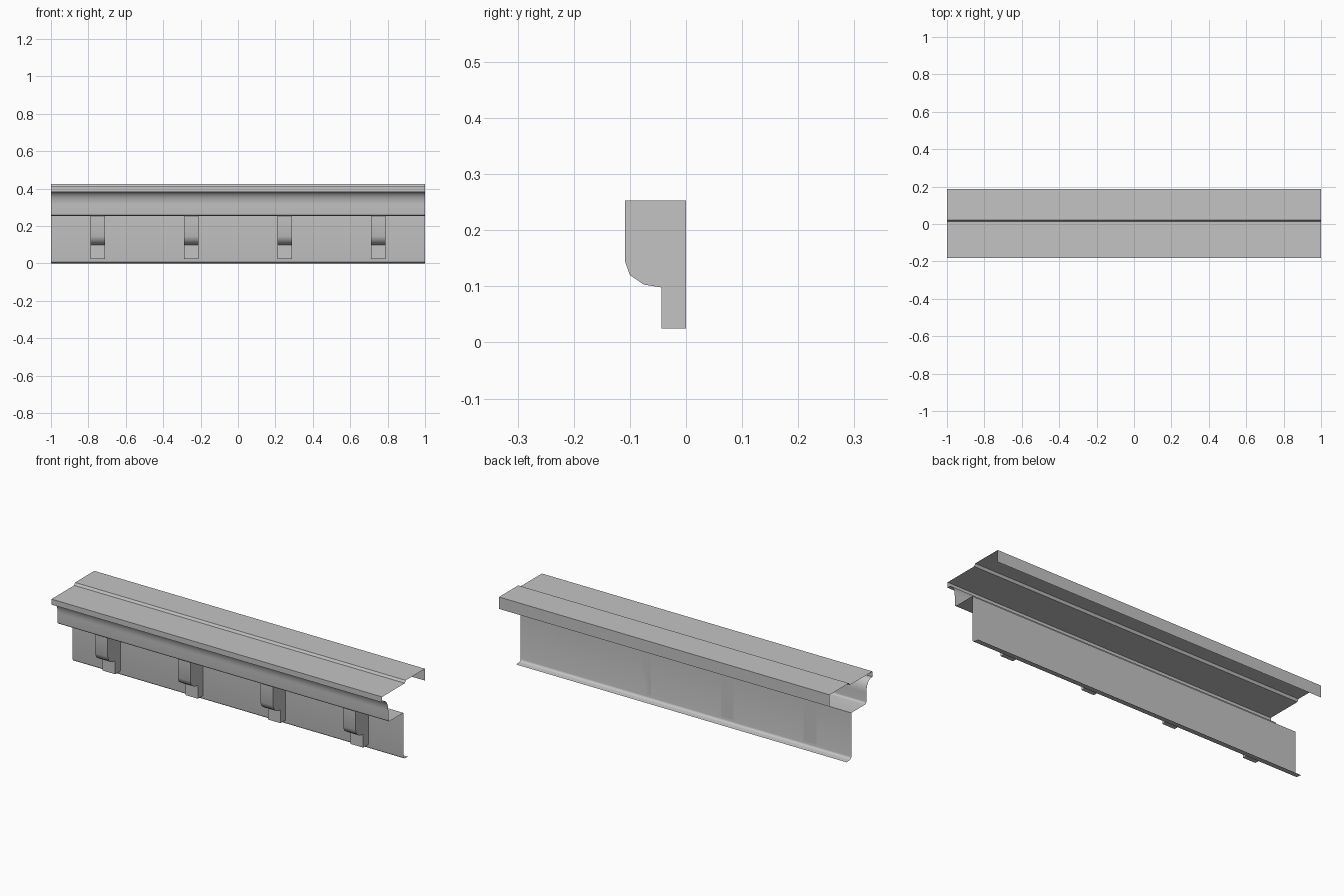
import bpy
import bmesh
from math import sin, cos, pi, radians

cube = bpy.data.objects.get("Cube")
if cube:
    bpy.data.objects.remove(cube, do_unlink=True)

# Single plain grey finish
grey = bpy.data.materials.new("plain grey")
grey.use_nodes = True
colour = (0.55, 0.55, 0.55, 1)
grey.diffuse_color = colour
grey.node_tree.nodes["Principled BSDF"].inputs["Base Color"].default_value = colour


def arc(cy, cz, ry, rz, start, end, steps=8):
    """Points on an elliptical arc in the y-z plane."""
    angles = [radians(start + (end - start) * i / steps) for i in range(steps + 1)]
    return [(cy + ry * cos(a), cz + rz * sin(a)) for a in angles]


def extrude_profile(name, profile, x0, x1, closed=False):
    """Sweep a y-z profile along x, as an open sheet or a capped solid."""
    bm = bmesh.new()
    left = [bm.verts.new((x0, y, z)) for y, z in profile]
    right = [bm.verts.new((x1, y, z)) for y, z in profile]
    n = len(profile)
    for i in range(n if closed else n - 1):
        j = (i + 1) % n
        bm.faces.new((left[i], right[i], right[j], left[j]))
    if closed:
        bm.faces.new(left)
        bm.faces.new(right)
        bmesh.ops.recalc_face_normals(bm, faces=bm.faces)
    mesh = bpy.data.meshes.new(name)
    bm.to_mesh(mesh)
    bm.free()
    mesh.materials.append(grey)
    obj = bpy.data.objects.new(name, mesh)
    bpy.context.collection.objects.link(obj)
    bpy.ops.object.select_all(action="DESELECT")
    obj.select_set(True)
    bpy.context.view_layer.objects.active = obj
    bpy.ops.object.shade_smooth_by_angle(angle=radians(40))
    return obj


# Thin cornice sheet: bottom lip, wall, soffit, cove, stepped top, back fascia
cornice = [(0.04, 0.0)]
cornice += arc(0.015, 0.015, 0.015, 0.013, 270, 180, 5)
cornice += [(0.0, 0.255)]
cornice += arc(-0.12, 0.267, 0.01, 0.012, 270, 180, 5)
cornice += arc(-0.17, 0.315, 0.04, 0.067, 0, 90, 10)
cornice += [(-0.183, 0.382), (-0.183, 0.412)]
cornice += [(0.013, 0.412), (0.021, 0.425)]
cornice += [(0.187, 0.425), (0.187, 0.36)]
extrude_profile("cornice_sheet", cornice, -1, 1)

# Four brackets under the soffit
bracket = [(0.0, 0.025), (-0.044, 0.025), (-0.044, 0.098), (-0.075, 0.103),
           (-0.1, 0.12), (-0.109, 0.145), (-0.109, 0.253), (0.0, 0.253)]
for i in range(4):
    x = -0.75 + 0.5 * i
    extrude_profile(f"bracket_{i + 1}", bracket, x - 0.038, x + 0.038, closed=True)
